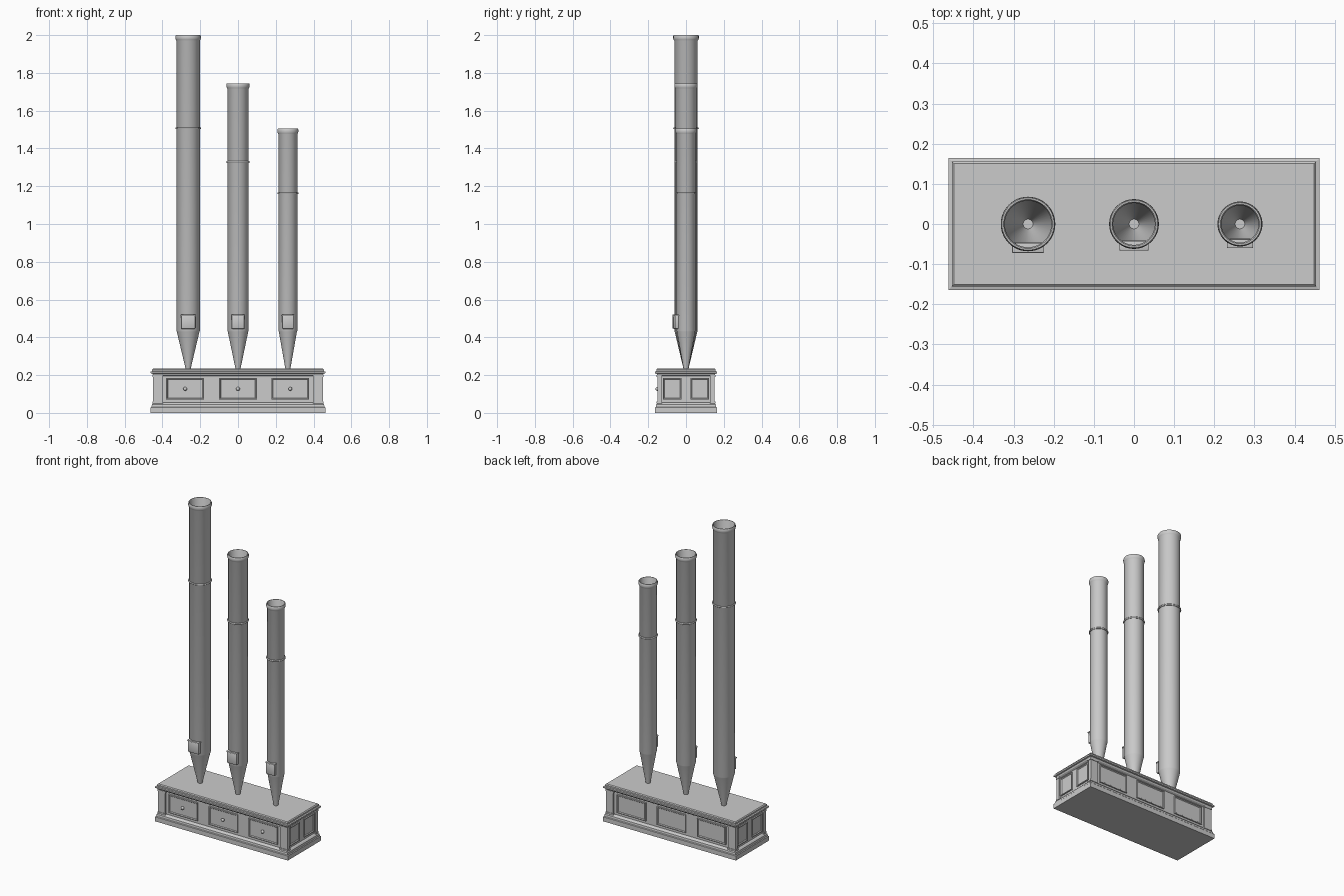
import bpy, bmesh, math
from mathutils import Vector

cube = bpy.data.objects.get("Cube")
if cube:
    bpy.data.objects.remove(cube)

GREY = (0.6, 0.6, 0.6, 1)
mat = bpy.data.materials.new("plain grey")
mat.use_nodes = True
mat.diffuse_color = GREY
mat.node_tree.nodes["Principled BSDF"].inputs["Base Color"].default_value = GREY


def finish(name, bm, smooth=False):
    bmesh.ops.recalc_face_normals(bm, faces=bm.faces)
    mesh = bpy.data.meshes.new(name)
    bm.to_mesh(mesh)
    bm.free()
    mesh.materials.append(mat)
    ob = bpy.data.objects.new(name, mesh)
    bpy.context.collection.objects.link(ob)
    if smooth:
        bpy.ops.object.select_all(action='DESELECT')
        ob.select_set(True)
        bpy.context.view_layer.objects.active = ob
        bpy.ops.object.shade_smooth_by_angle(angle=math.radians(35))
    return ob


def box(name, lo, hi, bevel=0.0):
    bm = bmesh.new()
    bmesh.ops.create_cube(bm, size=1)
    for v in bm.verts:
        v.co = [a + (b - a) * (c + 0.5) for a, b, c in zip(lo, hi, v.co)]
    if bevel:
        bmesh.ops.bevel(bm, geom=bm.edges[:], offset=bevel, segments=2,
                        profile=0.5, affect='EDGES')
    return finish(name, bm, bevel > 0)


def lathe(name, profile, x, closed=False, segments=48):
    """Revolve (radius, height) points about the vertical axis at x."""
    bm = bmesh.new()
    rings = []
    for r, z in profile:
        rings.append([bm.verts.new((x + r * math.cos(a), r * math.sin(a), z))
                      for a in (math.tau * i / segments for i in range(segments))])
    pairs = list(zip(rings, rings[1:])) + ([(rings[-1], rings[0])] if closed else [])
    for a, b in pairs:
        for i in range(segments):
            j = (i + 1) % segments
            bm.faces.new((a[i], a[j], b[j], b[i]))
    return finish(name, bm, True)


def moulded_block(name, profile):
    """Stack rectangles of (half x, half y, z) into a moulded rectangular block."""
    bm = bmesh.new()
    rings = [[bm.verts.new((sx * hx, sy * hy, z))
              for sx, sy in ((-1, -1), (1, -1), (1, 1), (-1, 1))] for hx, hy, z in profile]
    for a, b in zip(rings, rings[1:]):
        for i in range(4):
            j = (i + 1) % 4
            bm.faces.new((a[i], a[j], b[j], b[i]))
    bm.faces.new(rings[0])
    bm.faces.new(rings[-1])
    return finish(name, bm)


def panel(name, centre, normal, width, z0=0.07, z1=0.185):
    """Raised panel with a thin border bead and a slightly sunken field."""
    n = Vector(normal)
    side = Vector((-n.y, n.x, 0))
    steps = ((0, -0.003), (0, 0.008), (0.005, 0.008), (0.009, 0.003))
    bm = bmesh.new()
    rings = []
    for inset, depth in steps:
        w = width / 2 - inset
        rings.append([bm.verts.new(Vector(centre) + side * s * w + n * depth
                                   + Vector((0, 0, z1 - inset if t else z0 + inset)))
                      for s, t in ((-1, 0), (1, 0), (1, 1), (-1, 1))])
    for a, b in zip(rings, rings[1:]):
        for i in range(4):
            j = (i + 1) % 4
            bm.faces.new((a[i], a[j], b[j], b[i]))
    bm.faces.new(rings[0])
    bm.faces.new(rings[-1])
    return finish(name, bm)


# Cabinet body with plinth and cornice mouldings
BX, BY = 0.44, 0.142
HX, HY = 0.462, 0.164
moulded_block("cabinet", [
    (HX, HY, 0), (HX, HY, 0.028), (HX - 0.004, HY - 0.004, 0.032),
    (HX - 0.006, HY - 0.006, 0.044), (HX - 0.014, HY - 0.014, 0.052),
    (BX, BY, 0.054), (BX, BY, 0.194),
    (HX - 0.012, HY - 0.012, 0.2), (HX - 0.008, HY - 0.008, 0.208),
    (HX, HY, 0.21), (HX, HY, 0.219), (HX - 0.008, HY - 0.008, 0.221),
    (HX - 0.008, HY - 0.008, 0.23), (HX - 0.013, HY - 0.013, 0.235)])

# Corner pilasters with small cap and foot blocks
for sx, xname in ((-1, "right"), (1, "left")):
    for sy, yname in ((-1, "front"), (1, "back")):
        for part, grow, z0, z1 in (("post", 0, 0.05, 0.2), ("foot", 0.003, 0.05, 0.06),
                                   ("cap", 0.003, 0.19, 0.2)):
            xs = sorted((sx * (0.4 - grow), sx * (0.45 + grow)))
            ys = sorted((sy * (0.13 - grow), sy * (0.152 + grow)))
            box(f"{yname}_{xname}_{part}", (xs[0], ys[0], z0), (xs[1], ys[1], z1))

# Drawers and knobs on the front, plain panels on the back and ends
for i, x in enumerate((-0.28, 0, 0.277)):
    panel(f"drawer_{i + 1}", (x, -BY, 0), (0, -1, 0), 0.2)
    panel(f"back_panel_{i + 1}", (x, BY, 0), (0, 1, 0), 0.2)
    bm = bmesh.new()
    bmesh.ops.create_uvsphere(bm, u_segments=16, v_segments=10, radius=0.01)
    bmesh.ops.translate(bm, verts=bm.verts, vec=(x, -BY - 0.01, 0.127))
    finish(f"knob_{i + 1}", bm, True)
for sx, xname in ((-1, "right"), (1, "left")):
    for y in (-0.073, 0.073):
        yname = "front" if y < 0 else "back"
        panel(f"{xname}_{yname}_end_panel", (sx * BX, y, 0), (sx, 0, 0), 0.1)

# Hollow pipes: conical foot, tube, flared lip, ring and mouth plate
for name, x, r, top, ring_z in (("tall", -0.264, 0.062, 2.0, 1.507),
                                ("middle", 0.0, 0.056, 1.745, 1.328),
                                ("short", 0.264, 0.05, 1.505, 1.163)):
    inner = r - 0.004
    lathe(f"{name}_pipe", [
        (0.013, 0.232), (r - 0.002, 0.43), (r, 0.435), (r, top - 0.03),
        (r + 0.003, top - 0.025), (r + 0.0055, top - 0.017), (r + 0.0055, top - 0.006),
        (r + 0.003, top), (r - 0.001, top), (inner, top - 0.006),
        (inner, 0.437), (0.0115, 0.232)], x, closed=True)
    lathe(f"{name}_pipe_ring", [
        (r + 0.0045 + 0.0045 * math.cos(a) - 0.003, ring_z + 0.005 * math.sin(a))
        for a in (math.tau * k / 10 for k in range(10))], x, closed=True)
    w = r * 0.61
    drop = math.sqrt(inner ** 2 - w ** 2)
    box(f"{name}_pipe_mouth", (x - w, -r - 0.009, 0.445),
        (x + w, -drop - 0.002, 0.515), 0.005)
    box(f"{name}_pipe_mouth_lip", (x - w - 0.002, -r - 0.01, 0.512),
        (x + w + 0.002, -drop - 0.003, 0.52), 0.002)
